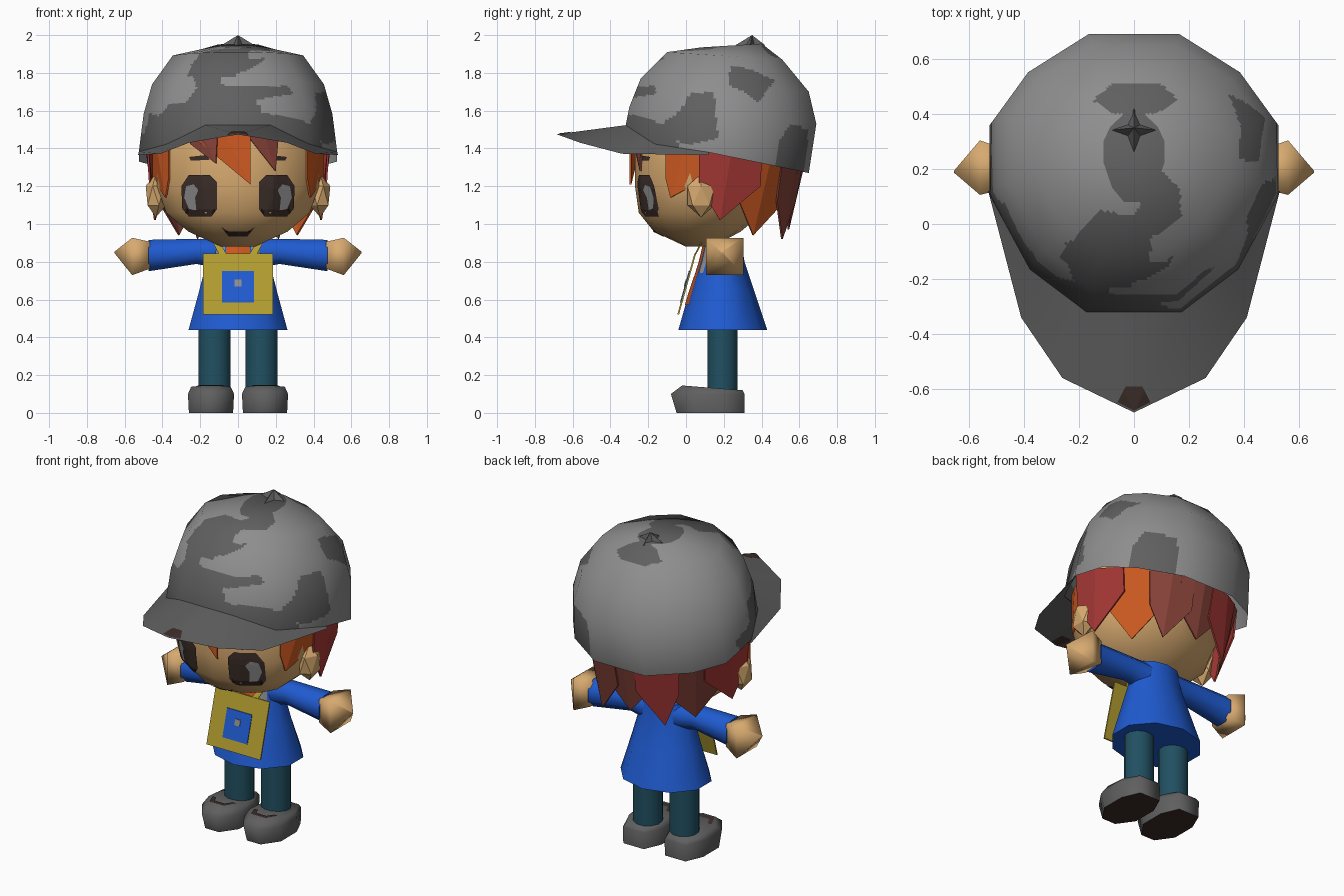
import bpy, bmesh, math
from mathutils import Vector
from mathutils.bvhtree import BVHTree

if "Cube" in bpy.data.objects:
    bpy.data.objects.remove(bpy.data.objects["Cube"])

COLOURS = {
    "light_grey": (.27, .27, .27), "dark_grey": (.115, .115, .115),
    "skin": (.68, .40, .16), "dark_brown": (.045, .027, .022),
    "orange": (.60, .10, .015), "red": (.38, .04, .035),
    "maroon": (.24, .055, .04), "blue": (.014, .105, .64),
    "teal": (.015, .08, .12), "yellow": (.45, .34, .03),
}
MAT = {}
for key, rgb in COLOURS.items():
    MAT[key] = bpy.data.materials.new(key)
    MAT[key].diffuse_color = (*rgb, 1)


def finish(bm, name, mats, angle=None, recalc=True):
    if recalc:
        bmesh.ops.recalc_face_normals(bm, faces=bm.faces)
    me = bpy.data.meshes.new(name)
    bm.to_mesh(me)
    bm.free()
    for m in mats:
        me.materials.append(MAT[m])
    if angle:
        me.shade_smooth()
        me.set_sharp_from_angle(angle=math.radians(angle))
    ob = bpy.data.objects.new(name, me)
    bpy.context.collection.objects.link(ob)
    return ob


def skin_rings(bm, rings, ends=(True, True)):
    """Bridge closed loops of points into a tube."""
    loops = [[bm.verts.new(p) for p in r] for r in rings]
    for a, b in zip(loops, loops[1:]):
        for i in range(len(a)):
            j = (i + 1) % len(a)
            bm.faces.new((a[i], a[j], b[j], b[i]))
    for end, loop in zip(ends, (loops[0], loops[-1])):
        if end:
            bm.faces.new(loop)


def circle(n, off=.5):
    return [(math.cos(2 * math.pi * (i + off) / n), math.sin(2 * math.pi * (i + off) / n))
            for i in range(n)]


def stack(outline, rings, cx=0):
    """Rings are (z or z(y), half width, front y, back y)."""
    out = []
    for z, hw, yf, yb in rings:
        ys = [(yf + yb) / 2 + v * (yb - yf) / 2 for _, v in outline]
        out.append([(cx + u * hw, y, z(y) if callable(z) else z)
                    for (u, _), y in zip(outline, ys)])
    return out


def along_x(n, s, rings):
    """Rings are (x, y, z, radius)."""
    return [[(s * x, y + r * u, z + r * v) for u, v in circle(n)] for x, y, z, r in rings]


def slope(*pts):
    def f(y):
        y = min(max(y, pts[0][0]), pts[-1][0])
        for (a, za), (b, zb) in zip(pts, pts[1:]):
            if y <= b:
                return za + (zb - za) * (y - a) / (b - a)
    return f


def tree(ob):
    bm = bmesh.new()
    bm.from_mesh(ob.data)
    return BVHTree.FromBMesh(bm)


def decal(name, pts, mat, surf, lift=.006, ray=1):
    """Thin painted plate laid on a surface seen from the front (ray 1) or above (ray 0)."""
    bm = bmesh.new()
    bm.faces.new([bm.verts.new((x, -1, b) if ray else (x, b, 3)) for x, b in pts])
    bmesh.ops.triangulate(bm, faces=bm.faces)
    bmesh.ops.subdivide_edges(bm, edges=bm.edges, cuts=5, use_grid_fill=True)
    way = Vector((0, 1, 0)) if ray else Vector((0, 0, -1))
    for v in bm.verts:
        hit = surf.ray_cast(v.co, way)[0]
        v.co = (hit if hit else v.co + way) - way * lift
    for f in bm.faces:
        f.normal_update()
        if f.normal.dot(way) * lift > 0:
            f.normal_flip()
    return finish(bm, name, [mat], recalc=False)


# Cap crown: twelve-sided dome with camouflage patches
half = [(.33, -1), (.72, -.68), (1, -.12), (1, .4), (.77, .72), (.33, 1)]
dome = half + [(-x, y) for x, y in reversed(half)]
rim = slope((-.32, 1.52), (-.16, 1.42), (.12, 1.38), (.65, 1.27))
bm = bmesh.new()
skin_rings(bm, stack(dome, [
    (rim, .525, -.32, .65),
    (slope((-.30, 1.62), (.69, 1.53)), .50, -.30, .69),
    (slope((-.24, 1.77), (.65, 1.70)), .455, -.24, .65),
    (slope((-.10, 1.91), (.51, 1.87)), .345, -.10, .51),
    (slope((.08, 1.935), (.40, 1.955)), .11, .08, .40)]), (False, True))
bmesh.ops.recalc_face_normals(bm, faces=bm.faces)
bmesh.ops.subdivide_edges(bm, edges=bm.edges, cuts=14, use_grid_fill=True)
FRONT = [(-.56, 1.35), (-.5, 1.6), (-.42, 1.57), (-.36, 1.64), (-.28, 1.64), (-.22, 1.72),
         (-.25, 1.85), (.15, 1.88), (.05, 1.81), (-.1, 1.79), (-.08, 1.73), (.1, 1.73),
         (.26, 1.73), (.3, 1.69), (.1, 1.66), (.12, 1.59), (.3, 1.56), (.42, 1.52), (.45, 1.38)]
TOP = [(-.05, .28), (.06, .28), (.1, .2), (.17, .12), (.17, .02), (.06, -.05), (.06, -.13),
       (-.03, -.25), (-.25, -.22), (-.28, -.12), (-.17, 0), (-.13, .05), (0, .03), (.04, .1),
       (.03, .18), (-.05, .2)]
CREST = [(-.15, .45), (-.08, .51), (.1, .51), (.16, .45), (.08, .4), (-.08, .4)]
RIGHT = [[(-.03, 1.6), (.02, 1.69), (.15, 1.7), (.17, 1.45), (0, 1.42), (-.1, 1.46), (-.13, 1.53)],
         [(.24, 1.84), (.34, 1.82), (.47, 1.76), (.38, 1.64), (.3, 1.7), (.22, 1.74)],
         [(.5, 1.45), (.55, 1.53), (.72, 1.48), (.67, 1.25), (.47, 1.28)]]
LEFT = [[(-.3, 1.5), (.05, 1.5), (.25, 1.42), (.2, 1.3), (-.3, 1.35)]]


def inside(u, v, poly):
    odd = False
    for (x0, y0), (x1, y1) in zip(poly, poly[1:] + poly[:1]):
        if (y0 > v) != (y1 > v) and u < x0 + (x1 - x0) * (v - y0) / (y1 - y0):
            odd = not odd
    return odd


for f in bm.faces:
    c = f.calc_center_median()
    dark = any(inside(c.y, c.z, p) for p in (RIGHT if c.x > 0 else LEFT) if abs(c.x) > .22)
    dark |= c.y < .08 and inside(c.x, c.z, FRONT)
    dark |= c.z > 1.78 and (inside(c.x, c.y, TOP) or inside(c.x, c.y, CREST))
    f.material_index = int(dark)
crown = finish(bm, "cap_crown", ["light_grey", "dark_grey"], recalc=False)
crown.data.shade_smooth()
crown.data.normals_split_custom_set_from_vertices(
    [Vector((v.co.x / .28, (v.co.y - .18) / .26, (v.co.z - 1.4) / .31)).normalized()
     for v in crown.data.vertices])

# Cap brim: sheet from the rim to a pointed front edge
bm = bmesh.new()
inner = [(.525, .12, 1.383), (.378, -.16, 1.423), (.173, -.32, 1.523), (0, -.32, 1.523)]
outer = [(.53, .12, 1.365), (.41, -.34, 1.372), (.26, -.56, 1.43), (0, -.685, 1.475)]
for s in (-1, 1):
    a, b = ([bm.verts.new((s * x, y, z)) for x, y, z in row] for row in (inner, outer))
    for i in range(3):
        bm.faces.new((a[i], a[i + 1], b[i + 1], b[i]))
bmesh.ops.remove_doubles(bm, verts=bm.verts, dist=.001)
for f in bm.faces:
    f.normal_update()
    if f.normal.z < 0:
        f.normal_flip()
brim = tree(finish(bm, "cap_brim", ["dark_grey"], 60, recalc=False))
patch = [(0, -.678), (.06, -.648), (.03, -.59), (-.03, -.59), (-.06, -.648)]
decal("brim_tip_patch", patch, "dark_brown", brim, .003, 0)
decal("brim_tip_underpatch", patch, "dark_brown", brim, -.003, 0)

# Cap button: four-pointed star
bm = bmesh.new()
base = []
for i in range(8):
    r, a = (.035 if i % 2 else .09), i * math.pi / 4
    base.append(bm.verts.new((r * math.cos(a), .34 + r * math.sin(a) * .9, 1.945)))
peak = bm.verts.new((0, .35, 2))
for i in range(8):
    bm.faces.new((base[i], base[(i + 1) % 8], peak))
bm.faces.new(base)
finish(bm, "cap_button", ["dark_grey"])

# Head and face
bm = bmesh.new()
skin_rings(bm, stack(circle(14), [
    (.88, .09, .0, .14), (.96, .27, -.17, .29), (1.06, .39, -.25, .41),
    (1.2, .44, -.27, .47), (1.42, .44, -.27, .50), (1.5, .40, -.24, .48)]))
surf = tree(finish(bm, "head", ["skin"], 50))
for s, side in ((-1, "left"), (1, "right")):
    def flip(pts):
        return [(s * x, z) for x, z in pts]
    decal("eye_" + side, flip([(.14, 1.04), (.26, 1.04), (.295, 1.08), (.30, 1.2), (.26, 1.26),
                               (.15, 1.26), (.11, 1.22), (.11, 1.08)]), "dark_brown", surf, .008)
    decal("iris_" + side, flip([(.22, 1.07), (.26, 1.08), (.285, 1.14), (.275, 1.2), (.235, 1.21),
                                (.21, 1.18), (.235, 1.12)]), "light_grey", surf, .014)
    decal("brow_" + side, flip([(.15, 1.34), (.25, 1.335), (.26, 1.355), (.17, 1.365)]),
          "dark_brown", surf)
    bm = bmesh.new()
    bmesh.ops.create_icosphere(bm, subdivisions=1, radius=1)
    for v in bm.verts:
        v.co = (s * (.435 + v.co.x * .06), .08 + v.co.y * .085, 1.15 + v.co.z * .115)
    finish(bm, "ear_" + side, ["skin"])
decal("mouth", [(-.09, .985), (-.05, .96), (.05, .96), (.09, .985), (.05, .935), (-.05, .935)],
      "dark_brown", surf)


# Hair: folded locks hanging from under the cap; heights below .5 are relative to the rim
def lock(name, a0, a1, tip, zmid, ztip, mat, ktop=1.0, kmid=1.0, ktip=1.0):
    def at(deg, z, k):
        t = math.radians(deg)
        x, y = .455 * k * math.sin(t), .15 - .44 * k * math.cos(t)
        return bm.verts.new((x, y, rim(y) + z if abs(z) < .5 else z))
    bm = bmesh.new()
    up = .03 if ktop > 1 else -.005
    tl, tc, tr = at(a0, up, ktop), at((a0 + a1) / 2, up, ktop * 1.01), at(a1, up, ktop)
    bl, br, pt = at(a0, zmid, kmid), at(a1, zmid, kmid), at(tip, ztip, ktip)
    bm.faces.new((tl, bl, pt, tc))
    bm.faces.new((tc, pt, br, tr))
    ob = finish(bm, name, [mat])
    ob.modifiers.new("thickness", 'SOLIDIFY').thickness = .01


lock("fringe_left", -34, -14, -15, -.03, 1.32, "maroon")
lock("fringe_middle", -28, 8, 8, -.03, 1.21, "orange", 1, 1.03, 1.03)
lock("fringe_right", 6, 28, 26, -.03, 1.28, "maroon")
for s, side in ((-1, "left"), (1, "right")):
    lock("temple_lock_" + side, 54 * s, 84 * s, 58 * s, 1.24, 1.14, "orange")
    lock("side_lock_" + side, 80 * s, 122 * s, 94 * s, 1.2, 1.02, "red", 1.08, 1.05, .98)
    lock("rear_side_lock_" + side, 108 * s, 150 * s, 124 * s, 1.12, .94,
         "orange" if s > 0 else "maroon", 1.07, .98, .84)
    lock("rear_lock_" + side, 140 * s, 172 * s, 150 * s, 1.12, .92,
         "maroon" if s > 0 else "red", 1.07, .99, .95)
lock("nape_lock", 162, 198, 180, 1.12, .97, "maroon", 1.07, .98, .9)

# Shirt body
bm = bmesh.new()
skin_rings(bm, stack(circle(10), [
    (.44, .275, -.04, .43), (.65, .215, .02, .36), (.8, .175, .07, .31), (.92, .15, .10, .29)]))
shirt = tree(finish(bm, "shirt", ["blue"], 45))
decal("inner_shirt", [(-.06, .91), (.06, .91), (.08, .57), (-.08, .57)], "orange", shirt, .004)
for s, side in ((-1, "left"), (1, "right")):
    decal("collar_" + side, [(s * .065, .91), (s * .11, .9), (s * .13, .74), (s * .085, .74)],
          "light_grey", shirt, .004)


# Chest pouch, leaning forward at the bottom
def panel(name, w, z0, z1, mat, lift, thick):
    bm = bmesh.new()
    skin_rings(bm, [[(x, .045 - (.845 - z) * .28 - lift + d, z)
                     for x, z in ((-w, z0), (w, z0), (w, z1), (-w, z1))] for d in (0, thick)])
    finish(bm, name, [mat])


panel("pouch", .185, .52, .845, "yellow", 0, .009)
panel("pouch_square", .085, .585, .75, "blue", .004, .004)
panel("pouch_dot", .018, .67, .705, "light_grey", .008, .004)

for s, side in ((-1, "left"), (1, "right")):
    # Pouch straps
    bm = bmesh.new()
    skin_rings(bm, [[(s * x, y + d, z) for x, y, z in
                     ((.06, .045, .84), (.10, .045, .84), (.145, .09, .925), (.11, .09, .925))]
                    for d in (0, .009)])
    finish(bm, "strap_" + side, ["yellow"])
    # Sleeves and hands
    bm = bmesh.new()
    skin_rings(bm, along_x(8, s, [(.08, .2, .84, .085), (.22, .2, .855, .072),
                                  (.475, .2, .833, .09)]))
    finish(bm, "sleeve_" + side, ["blue"], 50)
    bm = bmesh.new()
    skin_rings(bm, along_x(4, s, [(.465, .2, .835, .1), (.56, .205, .828, .14),
                                  (.655, .19, .85, .004)]))
    finish(bm, "hand_" + side, ["skin"], 80)
    # Trouser legs
    bm = bmesh.new()
    skin_rings(bm, stack(circle(12), [(.08, .087, .11, .275), (.5, .087, .11, .275)], s * .125))
    finish(bm, "trouser_leg_" + side, ["teal"], 45)
    # Shoes with brown soles and a brown toe mark
    shape = [(.4, -1), (1, -.45), (1, .4), (.6, 1)]
    shape += [(-x, y) for x, y in reversed(shape)]
    bm = bmesh.new()
    skin_rings(bm, stack(shape, [
        (0, .117, -.05, .31), (slope((-.08, .1), (.31, .1)), .122, -.08, .31),
        (slope((-.02, .145), (.3, .12)), .105, -.02, .3)], s * .143))
    bmesh.ops.recalc_face_normals(bm, faces=bm.faces)
    for f in bm.faces:
        f.material_index = int(f.normal.z < -.8)
    shoe = tree(finish(bm, "shoe_" + side, ["dark_grey", "dark_brown"], 70))
    decal("shoe_mark_" + side, [(s * .143 + x, y) for x, y in
                                ((-.055, .07), (-.035, .025), (.035, .025), (.055, .07),
                                 (.08, .07), (.05, -.005), (-.05, -.005), (-.08, .07))],
          "dark_brown", shoe, .004, 0)

for m in bpy.data.materials:
    if m.users and not m.is_grease_pencil:
        m.use_nodes = True
        m.node_tree.nodes["Principled BSDF"].inputs["Base Color"].default_value = m.diffuse_color
